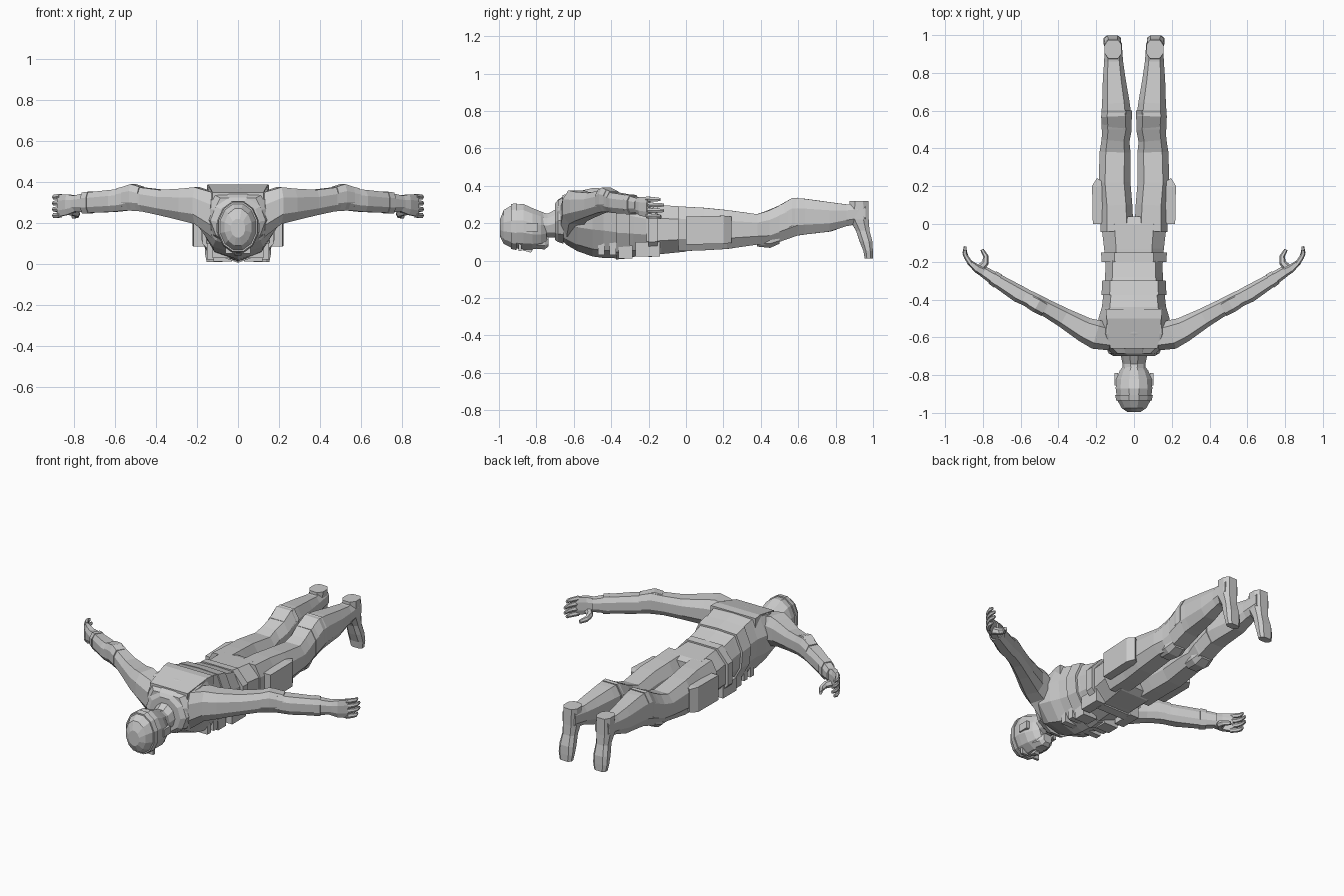
import bpy, bmesh, math
from mathutils import Vector

cloth = bpy.data.materials.new("plain grey")
cloth.diffuse_color = (0.6, 0.6, 0.6, 1)


def ngon(n):
    """Regular section touching the unit square, flat side up."""
    k = 1 / math.cos(math.pi / n)
    return [(k * math.sin(math.pi * (2 * i + 1) / n), k * math.cos(math.pi * (2 * i + 1) / n))
            for i in range(n)]


BOX = [(1, 1), (1, -1), (-1, -1), (-1, 1)]
LIMB = [(.6, 1), (1, .45), (1, -.45), (.55, -1), (-.55, -1), (-1, -.45), (-1, .45), (-.6, 1)]
CHEST = [(0, 1), (.75, .97), (1, .4), (.95, -.2), (.62, -.78), (0, -1),
         (-.62, -.78), (-.95, -.2), (-1, .4), (-.75, .97)]


def loft(name, stations, section, up=(0, 0, 1), mirror=False):
    """Stations are (x, y, z, half width, half height) along a path."""
    pts = [Vector(s[:3]) for s in stations]
    up = Vector(up)
    bm = bmesh.new()
    rings = []
    for i, s in enumerate(stations):
        t = pts[min(i + 1, len(pts) - 1)] - pts[max(i - 1, 0)]
        t = (t - up * t.dot(up)).normalized()
        side = t.cross(up)
        rings.append([bm.verts.new(pts[i] + side * u * s[3] + up * v * s[4]) for u, v in section])
    n = len(section)
    for a, b in zip(rings, rings[1:]):
        for j in range(n):
            bm.faces.new((a[j], a[(j + 1) % n], b[(j + 1) % n], b[j]))
    bm.faces.new(rings[0])
    bm.faces.new(rings[-1])
    bmesh.ops.recalc_face_normals(bm, faces=bm.faces)
    me = bpy.data.meshes.new(name)
    bm.to_mesh(me)
    bm.free()
    me.materials.append(cloth)
    ob = bpy.data.objects.new(name, me)
    bpy.context.collection.objects.link(ob)
    if mirror:
        ob.modifiers.new("mirror", 'MIRROR').use_mirror_merge = False
    return ob


def along_y(name, rows, section, x=0, mirror=False):
    """Rows are (y, half width, bottom, top)."""
    return loft(name, [(x, y, (b + t) / 2, w, (t - b) / 2) for y, w, b, t in rows],
                section, mirror=mirror)


def block(name, x0, x1, y0, y1, z0, z1, mirror=True):
    along_y(name, [(y0, (x1 - x0) / 2, z0, z1), (y1, (x1 - x0) / 2, z0, z1)],
            BOX, (x0 + x1) / 2, mirror)


# Head, face down, crown toward -y
along_y("head", [(-.995, .035, .13, .22), (-.975, .065, .09, .27), (-.93, .09, .067, .297),
                 (-.87, .097, .06, .303), (-.82, .094, .06, .28), (-.775, .075, .068, .262),
                 (-.745, .05, .085, .25)], ngon(12))
along_y("head_band", [(-.935, .094, .062, .302), (-.905, .1, .056, .307)], ngon(12))
along_y("nose", [(-.875, .009, .055, .1), (-.83, .018, .043, .1), (-.82, .014, .055, .1)], BOX)
block("brow", .015, .06, -.895, -.88, .052, .09)
along_y("jaw", [(-.8, .055, .062, .13), (-.755, .042, .06, .13), (-.735, .028, .075, .13)], LIMB)
block("ear", .085, .104, -.855, -.79, .155, .2)

# Neck and collar
along_y("neck", [(-.79, .06, .12, .26), (-.74, .058, .125, .25), (-.65, .075, .12, .3)], ngon(10))
along_y("collar", [(-.7, .1, .11, .305), (-.685, .128, .1, .325), (-.655, .14, .09, .345)], ngon(10))

# Torso
along_y("torso", [(-.685, .115, .13, .325), (-.64, .175, .085, .35), (-.58, .2, .05, .37),
                  (-.5, .188, .022, .382), (-.44, .17, .014, .38), (-.37, .162, .012, .36),
                  (-.28, .153, .02, .328), (-.19, .15, .028, .302)], CHEST)
along_y("jacket_hem", [(-.375, .172, .006, .364), (-.3, .168, .012, .345)], CHEST)
along_y("pelvis", [(-.21, .152, .026, .3), (-.13, .158, .035, .296), (0, .174, .048, .288),
                   (.04, .172, .07, .275)], LIMB)
along_y("belt", [(-.2, .172, .018, .31), (-.152, .174, .024, .306)], LIMB)
along_y("back_plate", [(-.66, .125, .3, .35), (-.5, .145, .3, .388), (-.45, .15, .3, .386)], BOX)

# Chest and belt pouches on the underside
for y in (-.47, -.41):
    block("chest_strap", .03, .125, y, y + .035, .03, .1)
block("belt_pouch", .09, .15, -.27, -.14, .022, .1)
block("chest_pouch", .03, .12, -.36, -.285, .012, .08)

# Legs
leg = [(-.04, .09, .088, .05, .29), (.1, .093, .084, .055, .282), (.22, .103, .084, .062, .27),
       (.38, .1, .082, .085, .248), (.44, .098, .074, .082, .268), (.5, .09, .078, .1, .295),
       (.57, .094, .08, .13, .335), (.64, .096, .073, .14, .33), (.77, .105, .06, .155, .312),
       (.86, .108, .05, .185, .3), (.96, .11, .045, .2, .308)]
loft("leg", [(x, y, (b + t) / 2, w, (t - b) / 2) for y, x, w, b, t in leg], LIMB, mirror=True)
along_y("knee_pad", [(.38, .05, .075, .15), (.45, .06, .068, .15), (.5, .05, .09, .15)],
        LIMB, .095, True)
along_y("boot_cuff", [(.5, .079, .1, .297), (.6, .081, .135, .337)], LIMB, .092, True)
loft("thigh_pouch", [(.192, 0, .16, .026, .075), (.195, .2, .165, .027, .075),
                     (.175, .23, .165, .025, .07)], BOX, mirror=True)

# Feet, toes pointing down
loft("foot", [(.11, .925, .318, .045, .05), (.112, .925, .22, .045, .052),
              (.112, .945, .16, .04, .036), (.114, .963, .1, .046, .034),
              (.115, .974, .05, .046, .025), (.115, .977, .01, .038, .022)],
     LIMB, up=(0, 1, 0), mirror=True)

# Arms swept back, with sleeve and glove
loft("upper_arm", [(.12, -.6, .24, .07, .11), (.2, -.585, .285, .078, .09),
                   (.26, -.56, .29, .067, .078), (.37, -.497, .3, .053, .062),
                   (.46, -.447, .315, .046, .058), (.52, -.415, .323, .045, .062),
                   (.58, -.385, .315, .044, .055)], LIMB, mirror=True)
loft("forearm", [(.55, -.4, .313, .043, .053), (.61, -.37, .308, .046, .054),
                 (.72, -.302, .3, .037, .05), (.8, -.25, .295, .029, .038)], LIMB, mirror=True)
loft("elbow_pad", [(.47, -.45, .322, .042, .055), (.51, -.427, .328, .045, .062),
                   (.55, -.405, .325, .042, .053)], LIMB, mirror=True)
loft("glove_cuff", [(.72, -.302, .3, .041, .053), (.75, -.283, .298, .038, .051)], LIMB, mirror=True)
loft("palm", [(.785, -.262, .295, .026, .037), (.83, -.237, .29, .022, .05),
              (.875, -.2, .285, .013, .054)], LIMB, mirror=True)
for i in range(4):
    z, r = .237 + .03 * i, .02 * (i in (0, 3))
    loft("finger", [(.865, -.21, z + .003, .012, .013), (.888, -.175, z, .011, .012),
                    (.896, -.148 - r / 2, z, .01, .011), (.894, -.118 - r, z, .006, .008)],
         ngon(6), mirror=True)
loft("thumb", [(.82, -.24, .26, .02, .02), (.787, -.205, .25, .016, .018),
               (.785, -.17, .24, .012, .015), (.805, -.135, .232, .008, .01)], ngon(6), mirror=True)
